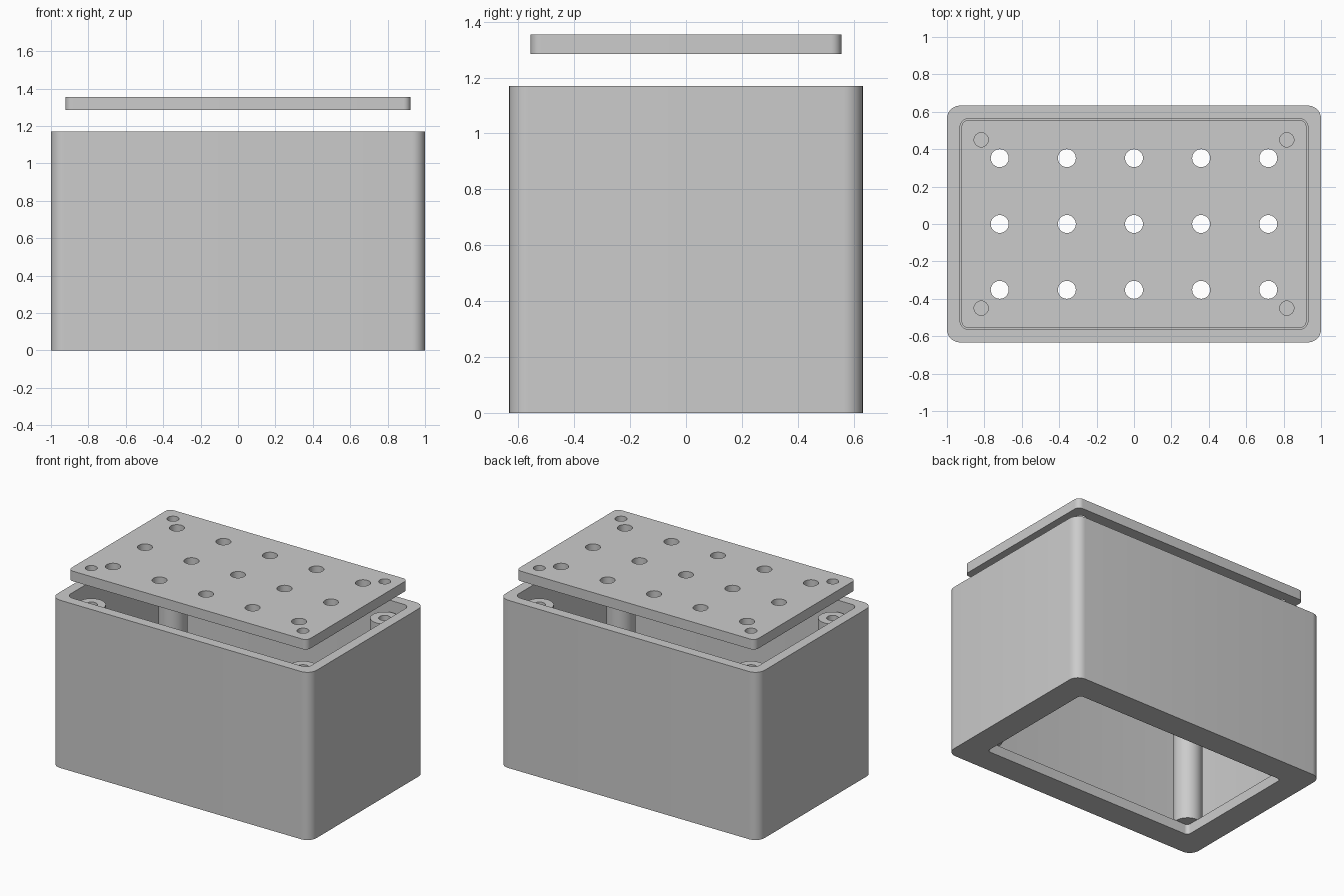
import bpy, bmesh, math

old = bpy.data.objects.get("Cube")
if old:
    bpy.data.objects.remove(old, do_unlink=True)

# One plain grey for every part
grey = bpy.data.materials.new("plain_grey")
grey.use_nodes = True
colour = (0.6, 0.6, 0.6, 1)
grey.diffuse_color = colour
grey.node_tree.nodes["Principled BSDF"].inputs["Base Color"].default_value = colour


def prism(name, outline, z0, z1):
    """Upright solid with the given outline between two heights."""
    bm = bmesh.new()
    base = bm.faces.new([bm.verts.new((x, y, z0)) for x, y in outline])
    top = bmesh.ops.extrude_face_region(bm, geom=[base])["geom"]
    verts = [v for v in top if isinstance(v, bmesh.types.BMVert)]
    bmesh.ops.translate(bm, verts=verts, vec=(0, 0, z1 - z0))
    bmesh.ops.recalc_face_normals(bm, faces=bm.faces)
    mesh = bpy.data.meshes.new(name)
    bm.to_mesh(mesh)
    bm.free()
    mesh.materials.append(grey)
    obj = bpy.data.objects.new(name, mesh)
    bpy.context.collection.objects.link(obj)
    return obj


def arc(cx, cy, r, start, sweep, steps):
    angles = [math.radians(start + sweep * i / steps) for i in range(steps + 1)]
    return [(cx + r * math.cos(a), cy + r * math.sin(a)) for a in angles]


def slab(name, hx, hy, r, z0, z1):
    """Box with rounded upright edges."""
    corners = [(1, 1), (-1, 1), (-1, -1), (1, -1)]
    outline = []
    for i, (sx, sy) in enumerate(corners):
        outline += arc(sx * (hx - r), sy * (hy - r), r, 90 * i, 90, 8)
    return prism(name, outline, z0, z1)


def rod(name, x, y, r, z0, z1):
    return prism(name, arc(x, y, r, 0, 360, 32)[:-1], z0, z1)


def cut(target, cutters):
    """Subtract each cutter, then discard it."""
    for cutter in cutters:
        cutter.hide_render = True
        mod = target.modifiers.new("cut", "BOOLEAN")
        mod.operation = "DIFFERENCE"
        mod.solver = "EXACT"
        mod.object = cutter
    graph = bpy.context.evaluated_depsgraph_get()
    mesh = bpy.data.meshes.new_from_object(target.evaluated_get(graph))
    target.modifiers.clear()
    target.data = mesh
    for cutter in cutters:
        bpy.data.objects.remove(cutter, do_unlink=True)


HX, HY, HEIGHT = 1.0, 0.633, 1.17
WALL, FLOOR, SEAT = 0.07, 0.07, 1.10
LID_LOW, LID_HIGH = 1.285, 1.355
POST_X, POST_Y = 0.817, 0.45
post_spots = [(sx * POST_X, sy * POST_Y) for sx in (-1, 1) for sy in (-1, 1)]

# Housing: open top, floor reduced to a flange around a large opening
housing = slab("housing", HX, HY, 0.07, 0, HEIGHT)
cut(housing, [
    slab("cavity", HX - WALL, HY - WALL, 0.045, FLOOR, HEIGHT + 0.1),
    slab("floor_opening", 0.82, 0.453, 0.025, -0.1, FLOOR + 0.1),
])
parts = [housing]

# Corner posts with blind screw holes, standing on the flange
for i, (x, y) in enumerate(post_spots):
    post = rod(f"corner_post_{i + 1}", x, y, 0.092, FLOOR, SEAT)
    cut(post, [rod("screw_hole", x, y, 0.038, SEAT - 0.4, SEAT + 0.1)])
    parts.append(post)

# Raised lid with a grid of vents and four screw holes
lid = slab("lid", 0.922, 0.556, 0.037, LID_LOW, LID_HIGH)
spots = [(0.359 * i, 0.352 * j, 0.048) for i in range(-2, 3) for j in (-1, 0, 1)]
spots += [(x, y, 0.038) for x, y in post_spots]
cut(lid, [rod("lid_hole", x, y, r, LID_LOW - 0.1, LID_HIGH + 0.1) for x, y, r in spots])
parts.append(lid)

# Smooth the rounded edges, keep the corners crisp
bpy.ops.object.select_all(action="DESELECT")
for part in parts:
    part.select_set(True)
bpy.context.view_layer.objects.active = housing
bpy.ops.object.shade_smooth_by_angle(angle=math.radians(30))
